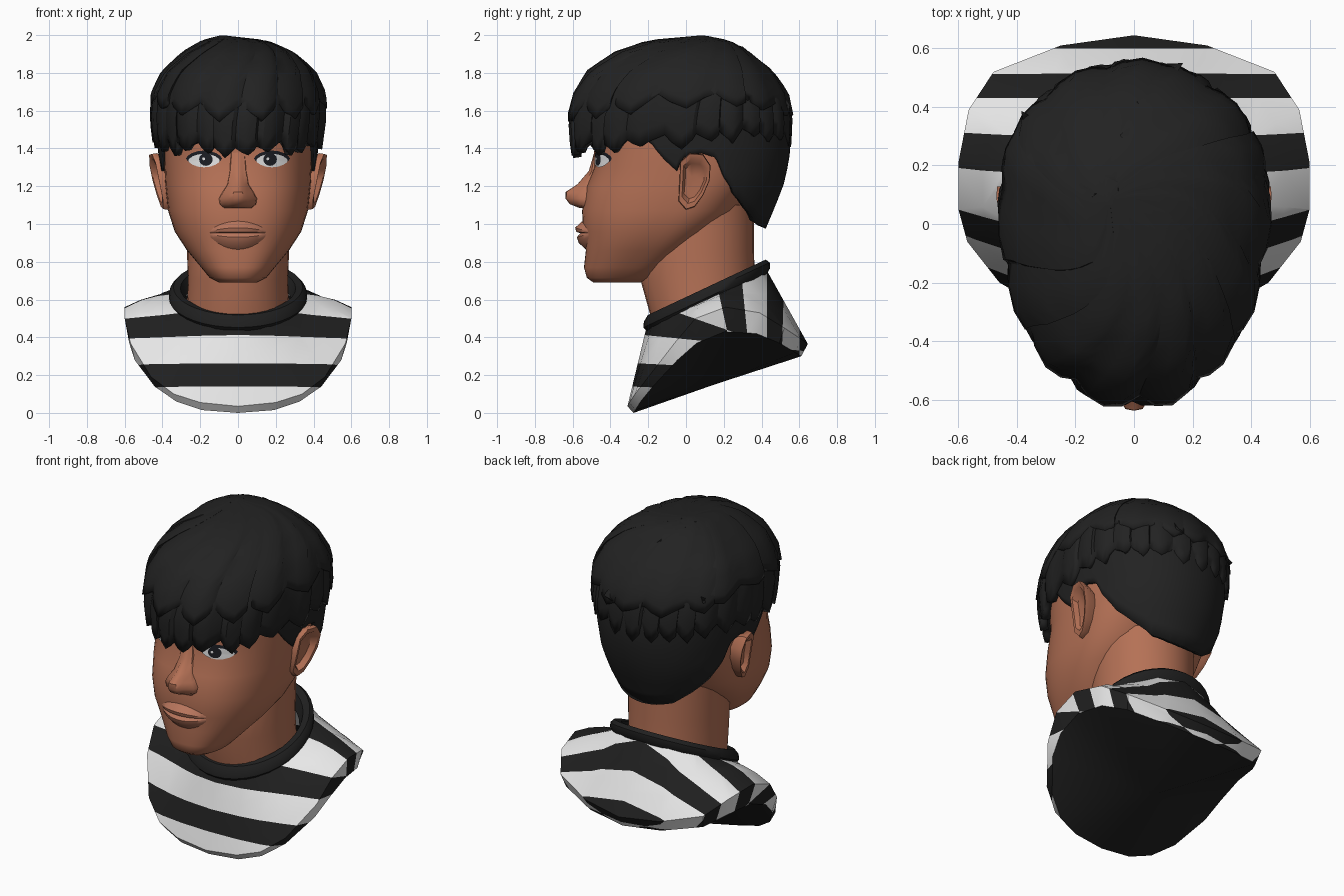
import bpy, bmesh, math, random
from mathutils import Vector

random.seed(4)
cube = bpy.data.objects.get("Cube")
if cube:
    bpy.data.objects.remove(cube)


def material(name, rgb):
    m = bpy.data.materials.new(name)
    m.use_nodes = True
    m.diffuse_color = (*rgb, 1)
    bsdf = m.node_tree.nodes["Principled BSDF"]
    bsdf.inputs["Base Color"].default_value = (*rgb, 1)
    bsdf.inputs["Roughness"].default_value = 0.8
    return m


SKIN = material("skin", (0.46, 0.165, 0.092))
LIP = material("lip", (0.48, 0.18, 0.108))
HAIR = material("hair black", (0.016, 0.016, 0.016))
BLACK = material("cloth black", (0.014, 0.014, 0.014))
WHITE = material("cloth white", (0.8, 0.8, 0.8))
EYE = material("eye dark", (0.012, 0.013, 0.018))


def build(name, verts, faces, mats, angle=40, fix=True):
    me = bpy.data.meshes.new(name)
    me.from_pydata([tuple(v) for v in verts], [], faces)
    if fix:
        bm = bmesh.new()
        bm.from_mesh(me)
        bmesh.ops.recalc_face_normals(bm, faces=bm.faces)
        bm.to_mesh(me)
        bm.free()
    for m in mats:
        me.materials.append(m)
    me.shade_smooth()
    me.set_sharp_from_angle(angle=math.radians(angle))
    ob = bpy.data.objects.new(name, me)
    bpy.context.collection.objects.link(ob)
    return ob


def loft(name, rings, mats, closed=True, caps=(False, False), angle=40, fix=True):
    """Skin equal-length rings, listed from low to high."""
    n = len(rings[0])
    verts = [p for r in rings for p in r]
    faces = [(i * n + j, i * n + (j + 1) % n, (i + 1) * n + (j + 1) % n, (i + 1) * n + j)
             for i in range(len(rings) - 1) for j in range(n if closed else n - 1)]
    if caps[0]:
        faces.append(tuple(range(n))[::-1])
    if caps[1]:
        faces.append(tuple(range(len(verts) - n, len(verts))))
    return build(name, verts, faces, mats, angle, fix)


def table(rows, k):
    """Linear lookup in rows whose first entry rises."""
    if k <= rows[0][0]:
        return rows[0]
    for a, b in zip(rows, rows[1:]):
        if k <= b[0]:
            t = (k - a[0]) / (b[0] - a[0])
            return [p + (q - p) * t for p, q in zip(a, b)]
    return rows[-1]


def oval(a, w, yf, yb, yc, n=2.0):
    """Point on an egg-shaped outline; a = 0 is the front, 90 degrees is +x."""
    s, c = math.sin(a), math.cos(a)
    r = yc - yf if c > 0 else yb - yc
    return (w * math.copysign(abs(s) ** (2 / n), s),
            yc - r * math.copysign(abs(c) ** (2 / n), c))


def circle(n):
    return [2 * math.pi * j / n for j in range(n)]


# ---- head and neck: z, half width, front y, back y, widest y
HEAD = [(0.69, 0.10, -0.49, -0.24, -0.36), (0.715, 0.15, -0.525, -0.16, -0.33),
        (0.77, 0.195, -0.54, -0.08, -0.28), (0.86, 0.27, -0.53, 0.03, -0.20),
        (0.96, 0.335, -0.545, 0.15, -0.12), (1.07, 0.37, -0.55, 0.28, -0.05),
        (1.20, 0.385, -0.525, 0.36, 0.0), (1.30, 0.39, -0.485, 0.44, 0.0),
        (1.40, 0.395, -0.485, 0.47, 0.0), (1.60, 0.39, -0.48, 0.46, 0.0),
        (1.78, 0.30, -0.36, 0.34, 0.0), (1.88, 0.14, -0.15, 0.16, 0.0)]
loft("head", [[(*oval(a, *r[1:], 2.45), r[0]) for a in circle(56)] for r in HEAD],
     [SKIN], caps=(True, True), angle=60)
NECK = [(0.45, 0.275, -0.17, 0.38), (0.70, 0.265, -0.24, 0.365),
        (0.85, 0.27, -0.25, 0.36), (1.10, 0.28, -0.15, 0.36)]
loft("neck", [[(*oval(a, *r[1:], 0.08), r[0]) for a in circle(32)] for r in NECK],
     [SKIN], caps=(True, True))


def face_y(x, z):
    _, w, yf, _, yc = table(HEAD, z)
    return yc - (yc - yf) * (1 - min(1, abs(x) / w) ** 2.45) ** (1 / 2.45)


# ---- nose: z, tip y, half width
NOSE = [(1.085, -0.565, 0.075), (1.105, -0.615, 0.10), (1.135, -0.638, 0.105), (1.17, -0.637, 0.085),
        (1.21, -0.575, 0.058), (1.28, -0.515, 0.045), (1.39, -0.482, 0.035)]
SECTION = [(-1, -0.3), (-0.92, 0.3), (-0.5, 0.6), (-0.28, 0.95), (0, 1),
           (0.28, 0.95), (0.5, 0.6), (0.92, 0.3), (1, -0.3)]
loft("nose", [[(w * u, face_y(w, z) + (yf - face_y(w, z)) * d, z) for u, d in SECTION]
              for z, yf, w in NOSE], [SKIN], caps=(True, True), angle=50)

# ---- lips: z, y at the middle; each narrows and sinks toward the mouth corners
for name, prof in (("upper_lip", [(0.95, -0.555), (0.958, -0.58), (0.98, -0.587), (1.015, -0.55)]),
                   ("lower_lip", [(0.865, -0.53), (0.90, -0.568), (0.93, -0.578), (0.952, -0.558)])):
    rings = []
    for z, y in prof:
        ring = []
        for k in range(-6, 7):
            x, f = 0.155 * k / 6, 1 - (abs(k) / 6) ** 2
            zz = 0.953 + (z - 0.953) * (0.25 + 0.75 * f)
            ring.append((x, face_y(x, zz) + (y - face_y(0, z)) * f + 0.004 * (1 - f), zz))
        rings.append(ring)
    loft(name, rings, [LIP], closed=False)


# ---- eyes: thin plates that follow the face
def plate(name, cx, cz, rx, rz, lift, mat, n=16, pinch=1.0):
    pts = []
    for s in (1.0, 0.5):
        for a in circle(n):
            x = cx + s * rx * math.cos(a)
            z = cz + s * rz * math.copysign(abs(math.sin(a)) ** pinch, math.sin(a))
            pts.append((x, face_y(x, z) - lift, z))
    pts.append((cx, face_y(cx, cz) - lift, cz))
    faces = [(j, (j + 1) % n, n + (j + 1) % n, n + j) for j in range(n)]
    faces += [(n + j, n + (j + 1) % n, 2 * n) for j in range(n)]
    build(name, pts, faces, [mat], fix=False)


for side, label in ((1, "left"), (-1, "right")):
    plate(label + "_lashes", side * 0.18, 1.347, 0.095, 0.042, 0.004, EYE, pinch=1.3)
    plate(label + "_eye_white", side * 0.18, 1.336, 0.084, 0.036, 0.007, WHITE, pinch=1.3)
    plate(label + "_iris", side * 0.17, 1.342, 0.036, 0.034, 0.010, EYE)
    plate(label + "_eye_glint", side * 0.17 - 0.012, 1.345, 0.008, 0.008, 0.013, WHITE, 8)

# ---- ears: outline (y, z) seen from the side, stepped in to a hollow
EAR = [(-0.04, 1.12), (0.0, 1.075), (0.045, 1.09), (0.09, 1.15), (0.125, 1.23), (0.13, 1.31),
       (0.09, 1.37), (0.02, 1.375), (-0.03, 1.33), (-0.035, 1.22)]
for side, label in ((1, "left"), (-1, "right")):
    rings = []
    for scale, out in ((0.85, -0.09), (1.0, -0.025), (0.97, 0.0), (0.78, -0.003), (0.62, -0.035), (0.2, -0.04)):
        ring = []
        for y, z in EAR:
            yy, zz = 0.045 + (y - 0.045) * scale, 1.23 + (z - 1.23) * scale
            ring.append((side * (0.408 + 0.19 * (zz - 1.07) + 0.22 * (yy - 0.06) + out), yy, zz))
        rings.append(ring)
    loft(label + "_ear", rings, [SKIN], caps=(True, True), angle=45)

# ---- cropped hair: row z, half width, front y, back y
CROP = [(0.97, 0.29, -0.3, 0.42), (1.10, 0.36, -0.4, 0.475), (1.23, 0.405, -0.5, 0.525),
        (1.40, 0.425, -0.55, 0.555), (1.62, 0.435, -0.5, 0.54)]
HAIRLINE = [(62, 1.46), (68, 1.42), (74, 1.34), (80, 1.28), (83, 1.35), (92, 1.375), (101, 1.35),
            (106, 1.26), (116, 1.15), (130, 1.07), (146, 1.0), (165, 0.98), (180, 0.975)]
angles = [62 + 2 * k for k in range(119)]
rings = []
for t in range(9):
    ring = []
    for d in angles:
        low = table(HAIRLINE, min(d, 360 - d))[1]
        z = low + (1.6 - low) * t / 8
        ring.append((*oval(math.radians(d), *table(CROP, z)[1:], 0.06, 2.1), z))
    rings.append(ring)
crop = loft("cropped_hair", rings, [HAIR], closed=False, fix=False)
mod = crop.modifiers.new("thickness", "SOLIDIFY")
mod.thickness, mod.offset = 0.05, -1

# ---- top hair: z, half width, front y, back y, x shift of the whorl
DOME = [(1.28, 0.41, -0.58, 0.53, 0), (1.40, 0.44, -0.605, 0.545, 0), (1.55, 0.46, -0.618, 0.555, 0),
        (1.68, 0.455, -0.585, 0.53, 0), (1.80, 0.40, -0.51, 0.45, 0), (1.90, 0.29, -0.37, 0.33, 0),
        (1.96, 0.17, -0.20, 0.23, -0.02), (1.985, 0.02, 0.06, 0.10, -0.08)]
LEVELS = [(i, *r) for i, r in enumerate(DOME)]
HEIGHTS = [(r[0], i) for i, r in enumerate(DOME)]


def hair_layer(name, locks, edge, grow, lift, amp, swirl):
    """Dome of pointed locks that twist toward the whorl."""
    cols = []
    for k in range(locks):
        start = k + random.uniform(-0.2, 0.2)
        drop, size = random.uniform(0.03, 0.075), random.uniform(0.6, 1.2)
        for f, bump, tip in ((0, -1, -0.25), (0.25, 0.5, 0.4), (0.55, 1, 1), (0.85, 0.5, 0.3)):
            a = 360 * (start + f) / locks
            d = abs((a + 180) % 360 - 180)
            cols.append((math.radians(a), table(edge, d)[1] - drop * tip, bump * size))
    rings = []
    for t in [i / 12 for i in range(13)]:
        ring = []
        for a, low, bump in cols:
            v0 = table(HEIGHTS, low)[1]
            _, z, w, yf, yb, cx = table(LEVELS, v0 + (7 - v0) * t)
            x, y = oval(a + swirl * t * t, w, yf, yb, 0.08, 2.1)
            s = grow * (1 + amp * bump * (1 - 0.6 * t))
            ring.append((cx + x * s, 0.08 + (y - 0.08) * s, z + lift + 0.25 * amp * bump * t * (1 - t)))
        rings.append(ring)
    ob = loft(name, rings, [HAIR], caps=(False, True), angle=28, fix=False)
    m = ob.modifiers.new("thickness", "SOLIDIFY")
    m.thickness, m.offset = 0.045, -1


hair_layer("fringe_and_top_hair", 25,
           [(0, 1.39), (30, 1.425), (50, 1.43), (70, 1.45), (90, 1.47), (120, 1.5), (180, 1.46)],
           1.0, 0.0, 0.022, 0.5)
hair_layer("crown_locks", 15,
           [(0, 1.60), (40, 1.62), (90, 1.68), (140, 1.62), (180, 1.60)], 1.012, 0.012, 0.022, 0.9)


# ---- collar: tilted oval band
def collar_point(a, dr, dz):
    x, y = (0.33 + dr) * math.sin(a), 0.11 - (0.30 + dr) * math.cos(a)
    return Vector((x, y, 0.64 + 0.47 * (y - 0.11) + dz))


loft("collar", [[collar_point(a, dr, dz) for a in circle(36)] for dr, dz in
                ((0.015, -0.06), (0.036, -0.03), (0.033, 0.0), (0.012, 0.025), (-0.025, 0.02), (-0.045, -0.05))],
     [BLACK])

# ---- shirt: right-hand half of the outer rim (x, y, z, band height), mirrored
RIM = [(0, -0.31, 0.035, 0.035), (0.2, -0.30, 0.055, 0.04), (0.34, -0.27, 0.10, 0.04),
       (0.46, -0.20, 0.19, 0.05), (0.57, -0.06, 0.37, 0.09), (0.6, 0.05, 0.50, 0.13),
       (0.6, 0.21, 0.56, 0.13), (0.565, 0.39, 0.53, 0.11), (0.48, 0.52, 0.45, 0.08),
       (0.25, 0.61, 0.39, 0.07), (0, 0.645, 0.365, 0.065)]
full = RIM + [(-x, y, z, h) for x, y, z, h in RIM[-2:0:-1]]
upper = [Vector(p[:3]) for p in full]
lower = [Vector((x * 0.96, y + (0.15 - y) * 0.07, z - h)) for x, y, z, h in full]
rings = [lower, upper]
for t in (0.33, 0.67, 1.0):
    ring = []
    for p in upper:
        a = math.atan2(p.x, 0.12 - p.y)
        q = p.lerp(collar_point(a, 0.02, -0.04), t)
        q.z += 0.08 * t * (1 - t) * abs(math.sin(a))
        ring.append(q)
    rings.append(ring)
shirt = loft("striped_shirt", rings, [WHITE, BLACK], angle=35)

# stripe borders: planes through (y, z) with normal (ny, nz), from the front hem to the back
STRIPES = [(-0.3, 0.14, 0.04, 1), (-0.27, 0.263, 0.05, 1), (-0.15, 0.405, 0.1, 1), (0.03, 0.505, 0.35, 1),
           (0.19, 0.56, 1, 0.22), (0.31, 0.56, 1, 0.1), (0.43, 0.56, 1, 0),
           (0.515, 0.56, 1, -0.03), (0.60, 0.45, 1, 0)]
bm = bmesh.new()
bm.from_mesh(shirt.data)
for y, z, ny, nz in STRIPES:
    bmesh.ops.bisect_plane(bm, geom=bm.verts[:] + bm.edges[:] + bm.faces[:], dist=1e-5,
                           plane_co=(0, y, z), plane_no=(0, ny, nz))
for f in bm.faces:
    c = f.calc_center_median()
    f.material_index = sum((c.y - y) * ny + (c.z - z) * nz > 0 for y, z, ny, nz in STRIPES) % 2
bm.to_mesh(shirt.data)
bm.free()

# ---- underside: shallow fan under the shirt
n = len(lower)
build("shirt_underside", lower + [Vector((0, 0.15, 0.15))],
      [((j + 1) % n, j, n) for j in range(n)], [BLACK], fix=False)
